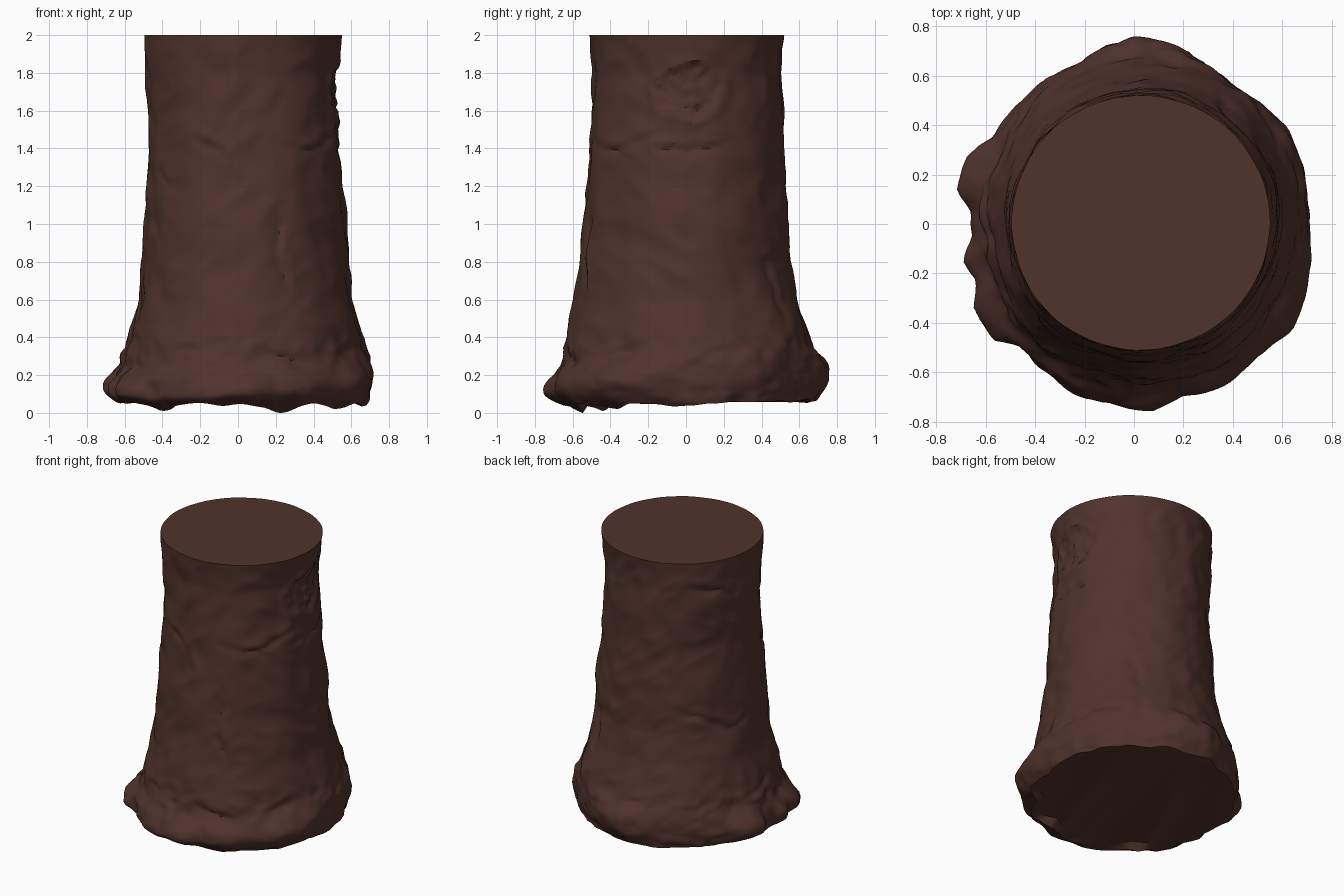
import bpy, bmesh, math
from mathutils import Vector, noise

if "Cube" in bpy.data.objects:
    bpy.data.objects.remove(bpy.data.objects["Cube"])

# Trunk extents by height: z, x min, x max, y min, y max
SECTIONS = [
    (0.00, -.58, .64, -.57, .64), (0.06, -.63, .68, -.65, .67), (0.10, -.65, .69, -.69, .68),
    (0.20, -.625, .695, -.68, .71), (0.30, -.605, .68, -.645, .69), (0.40, -.58, .66, -.63, .655),
    (0.60, -.53, .61, -.59, .59), (0.80, -.505, .585, -.56, .55), (1.00, -.49, .57, -.54, .545),
    (1.20, -.485, .555, -.525, .525), (1.40, -.475, .54, -.515, .515), (1.60, -.475, .525, -.50, .515),
    (1.80, -.49, .525, -.49, .495), (2.00, -.495, .55, -.51, .52)]

# Widest outline of the root flare, seen from the top
OUTLINE = [(0, .76), (.2, .70), (.4, .55), (.61, .39), (.68, .2), (.70, 0), (.71, -.2), (.64, -.43),
           (.5, -.53), (.36, -.65), (.2, -.70), (.08, -.76), (-.1, -.72), (-.27, -.66), (-.45, -.49),
           (-.56, -.47), (-.65, -.34), (-.64, -.23), (-.69, -.15), (-.65, -.05), (-.655, .06),
           (-.71, .13), (-.68, .27), (-.58, .35), (-.43, .52), (-.22, .65)]
POLAR = sorted((math.atan2(y, x), math.hypot(x, y)) for x, y in OUTLINE)
POLAR = [(POLAR[-1][0] - math.tau, POLAR[-1][1])] + POLAR + [(POLAR[0][0] + math.tau, POLAR[0][1])]

# Bark cracks: start angle, start z, end angle, end z (degrees), depth
CRACKS = [(-66, 1.02, -69, .85, .013), (-69, .85, -64, .66, .014), (-118, 1.45, -100, 1.38, .013),
          (-98, 1.36, -92, 1.2, .009), (-68, 1.43, -30, 1.34, .009), (-50, 1.38, -12, 1.49, .012),
          (-20, 1.41, 2, 1.38, .014), (2, 1.38, 22, 1.43, .012), (-95, 1.9, -100, 1.68, .008),
          (-152, 1.28, -132, 1.2, .009), (130, 1.82, 165, 1.74, .013), (120, .95, 160, .8, .012),
          (160, .8, 178, .85, .008), (-80, .32, -55, .24, .012), (-125, .3, -105, .36, .010),
          (0, .25, 30, .36, .012), (95, .35, 65, .26, .012), (48, .8, 55, .5, .010),
          (-165, .4, 170, .33, .012)]


def smooth(a, b, v):
    t = max(0, min(1, (v - a) / (b - a)))
    return t * t * (3 - 2 * t)


def section(z):
    for a, b in zip(SECTIONS, SECTIONS[1:]):
        if z <= b[0]:
            t = (z - a[0]) / (b[0] - a[0])
            return [p + (q - p) * t for p, q in zip(a[1:], b[1:])]
    return SECTIONS[-1][1:]


def outline_radius(ang):
    for (a, r), (b, s) in zip(POLAR, POLAR[1:]):
        if a <= ang <= b:
            return r + (s - r) * (ang - a) / (b - a)
    return .68


def wrap(d):
    return (d + math.pi) % math.tau - math.pi


def crack_depth(ang, z):
    total = 0
    for a0, z0, a1, z1, depth in CRACKS:
        if not min(z0, z1) - .12 < z < max(z0, z1) + .12:
            continue
        # distance to the crack, measured on the unrolled bark
        du = wrap(math.radians(a1 - a0)) * .55
        dz = z1 - z0
        u, v = wrap(ang - math.radians(a0)) * .55, z - z0
        t = max(0, min(1, (u * du + v * dz) / (du * du + dz * dz)))
        wob = .03 * noise.noise(Vector((u * 10, v * 10, a0)))
        side = (u - du * t) * -dz + (v - dz * t) * du
        d = math.copysign(math.hypot(u - du * t, v - dz * t), side) + wob
        # one steep side and one swollen lip, fading to the ends
        fade = .35 + .65 * math.sin(math.pi * t)
        total += fade * depth * (.5 * math.exp(-((d - .045) / .03) ** 2) - math.exp(-(d / .02) ** 2))
    return total


def knot(ang, z):
    u, v = (wrap(ang) * .53 - .02) / .19, (z - 1.70) / .16
    d = math.hypot(u, v) + .25 * noise.noise(Vector((u * 1.5, v * 1.5, 8)))
    if d > 1.6:
        return 0
    rough = noise.noise(Vector((u * 4, v * 4, 3))) * .018 * (1 - smooth(.8, 1.1, d))
    return .010 * math.exp(-((d - 1) / .16) ** 2) - .010 * (1 - smooth(.6, 1, d)) + rough


def bark(ang, z):
    c, s = math.cos(ang), math.sin(ang)
    n = .016 * noise.noise(Vector((c * 2, s * 2, z * 2.6)))
    n += .010 * noise.noise(Vector((c * 4 + 7, s * 4, z * 6)))
    # slanted wrinkles
    w = noise.noise(Vector((c * 3, s * 3 + 4, z * 7 + 1.2 * math.sin(ang * 2))))
    n += .014 * (.25 - abs(w))
    # rougher root flare
    low = 1 - smooth(.2, .55, z)
    n += low * .018 * noise.noise(Vector((c * 6, s * 6, z * 10 + 5)))
    n += low * .022 * (.25 - abs(noise.noise(Vector((c * 6, s * 6 + 2, z * 11)))))
    n += low * .008 * noise.noise(Vector((c * 13, s * 13, z * 22)))
    return (n + crack_depth(ang, z) + knot(ang, z)) * (1 - .75 * smooth(1.88, 2, z))


def trunk_point(ang, z):
    x0, x1, y0, y1 = section(z)
    cx, cy, hx, hy = (x0 + x1) / 2, (y0 + y1) / 2, (x1 - x0) / 2, (y1 - y0) / 2
    x, y = cx + hx * math.cos(ang), cy + hy * math.sin(ang)
    a, r = math.atan2(y, x), math.hypot(x, y)
    # root lumps swell out to the outline: low on the left, higher at the back
    peak = .165 + .05 * math.sin(ang) + .04 * math.cos(ang)
    w = smooth(.03, peak, z) * (1 - smooth(peak + .01, peak + .15, z))
    r += (outline_radius(a) - r) * w + bark(a, z) * (1 - .5 * w)
    return Vector((r * math.cos(a), r * math.sin(a), z))


def bottom_z(ang):
    z = .064 + .006 * math.sin(ang) + .014 * noise.noise(Vector((math.cos(ang) * 5, math.sin(ang) * 5, 9)))
    for deg, drop, wid in ((-71, .055, 9), (-132, .04, 8), (-40, .035, 8), (-98, .012, 7), (-5, .02, 14)):
        z -= drop * math.exp(-(wrap(ang - math.radians(deg)) / math.radians(wid)) ** 2)
    return max(0, z)


# Trunk wall, from the ragged foot to the clean cut
SEG, ROWS = 180, 120
bm = bmesh.new()
angles = [math.tau * i / SEG for i in range(SEG)]
rings = []
for j in range(ROWS + 1):
    t = (j / ROWS) ** 1.2
    rings.append([bm.verts.new(trunk_point(a, bottom_z(a) + (2 - bottom_z(a)) * t)) for a in angles])
for lo, hi in zip(rings, rings[1:]):
    for i in range(SEG):
        k = (i + 1) % SEG
        bm.faces.new((lo[i], lo[k], hi[k], hi[i]))

# Flat top cut
bm.faces.new(rings[-1])

# Underside, just above the lowest root tips
inner = [bm.verts.new((v.co.x * .93, v.co.y * .93, .064)) for v in rings[0]]
for i in range(SEG):
    k = (i + 1) % SEG
    bm.faces.new((rings[0][k], rings[0][i], inner[i], inner[k]))
bm.faces.new(inner[::-1])

# Settle the lowest root tip on the ground
low = min(v.co.z for v in bm.verts)
for v in bm.verts:
    if v.co.z < .3:
        v.co.z -= low * (1 - v.co.z / .3)
bm.normal_update()

mesh = bpy.data.meshes.new("tree_trunk")
bm.to_mesh(mesh)
bm.free()
trunk = bpy.data.objects.new("tree_trunk", mesh)
bpy.context.collection.objects.link(trunk)

mat = bpy.data.materials.new("dark_bark_brown")
mat.diffuse_color = (0.081, 0.033, 0.025, 1)
mat.use_nodes = True
mat.node_tree.nodes["Principled BSDF"].inputs["Base Color"].default_value = mat.diffuse_color
mesh.materials.append(mat)

bpy.context.view_layer.objects.active = trunk
trunk.select_set(True)
bpy.ops.object.shade_smooth_by_angle(angle=math.radians(35))
